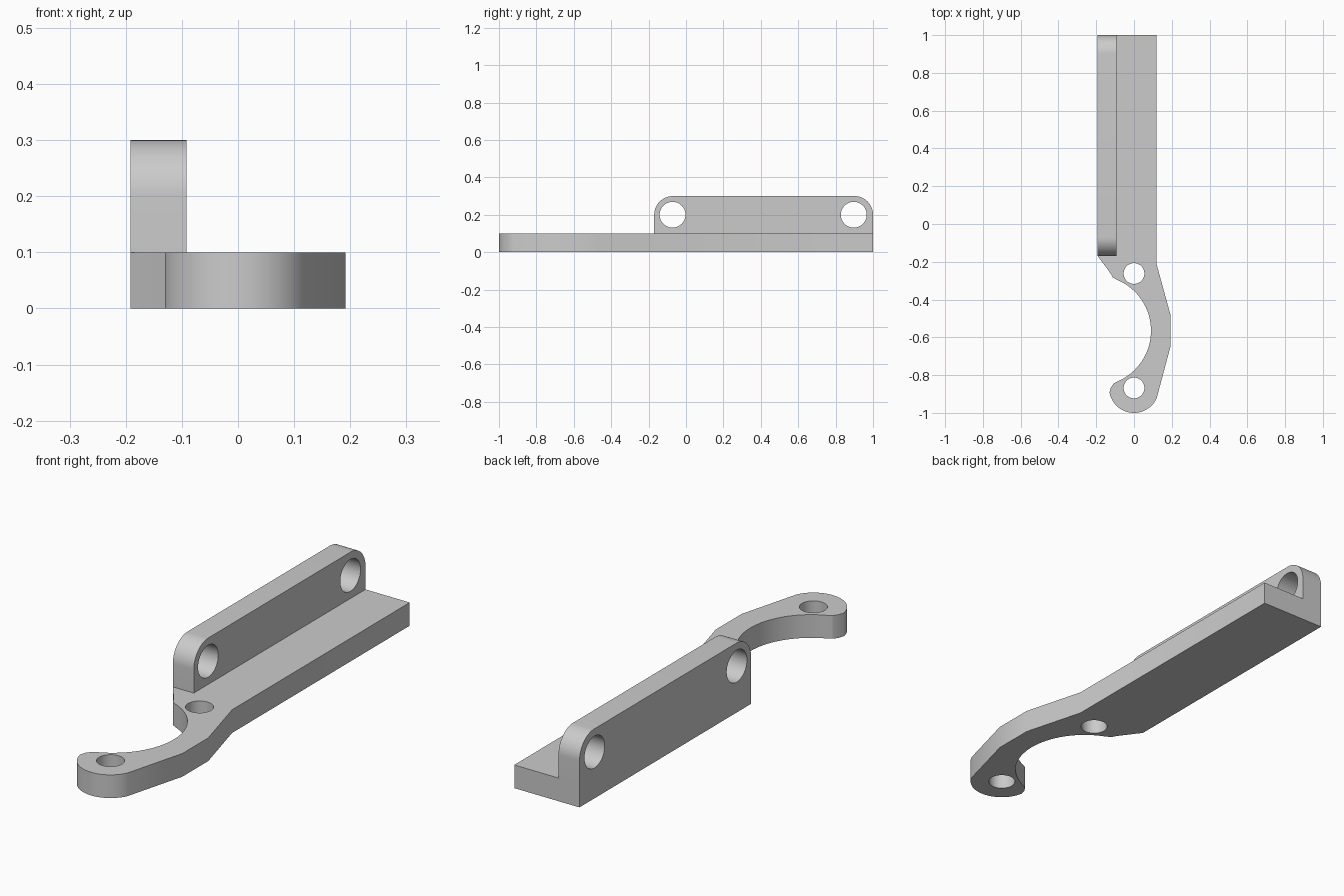
import bpy, bmesh
from math import cos, sin, radians, asin, degrees
from mathutils import Matrix, Vector

cube = bpy.data.objects.get("Cube")
if cube:
    bpy.data.objects.remove(cube, do_unlink=True)

grey = bpy.data.materials.new("plain grey")
grey.use_nodes = True
color = (0.6, 0.6, 0.6, 1)
grey.diffuse_color = color
grey.node_tree.nodes["Principled BSDF"].inputs["Base Color"].default_value = color


def arc(cx, cy, r, start, end, steps):
    """Points along a circular arc, angles in degrees."""
    angles = [radians(start + (end - start) * i / steps) for i in range(steps + 1)]
    return [(cx + r * cos(a), cy + r * sin(a)) for a in angles]


def hole(cx, cy, r):
    return arc(cx, cy, r, 0, 352.5, 47)


def plate(name, loops, thickness, matrix):
    """Extrude an outline with holes into a solid plate."""
    curve = bpy.data.curves.new(name, "CURVE")
    curve.dimensions = "2D"
    curve.fill_mode = "BOTH"
    curve.extrude = thickness / 2
    for loop in loops:
        spline = curve.splines.new("POLY")
        spline.points.add(len(loop) - 1)
        for point, (x, y) in zip(spline.points, loop):
            point.co = (x, y, 0, 1)
        spline.use_cyclic_u = True
    obj = bpy.data.objects.new(name, curve)
    bpy.context.collection.objects.link(obj)
    bpy.ops.object.select_all(action="DESELECT")
    obj.select_set(True)
    bpy.context.view_layer.objects.active = obj
    bpy.ops.object.convert(target="MESH")
    obj = bpy.context.view_layer.objects.active
    mesh = obj.data
    bm = bmesh.new()
    bm.from_mesh(mesh)
    bmesh.ops.remove_doubles(bm, verts=bm.verts, dist=0.0005)
    bmesh.ops.transform(bm, matrix=matrix, verts=bm.verts)
    bmesh.ops.recalc_face_normals(bm, faces=bm.faces)
    bm.to_mesh(mesh)
    bm.free()
    mesh.materials.clear()
    mesh.materials.append(grey)
    bpy.ops.object.shade_smooth_by_angle(angle=radians(20))
    return obj


left, right, wall_front = -0.192, 0.119, -0.17
mid, eye_gap = -0.565, 0.303        # arm symmetry line and hole offset

# Flat base with the hooked arm
bite_angle = degrees(asin(0.268 / 0.29))
outline = [(left, 1), (left, wall_front), (-0.125, -0.26), (-0.112, -0.283)]
outline += arc(-0.202, mid, 0.292, bite_angle, -bite_angle, 32)
outline += [(-0.108, -0.845), (-0.122, -0.865)]
outline += arc(0, mid - eye_gap, 0.132, 190, 335, 28)
outline += [(0.192, mid - 0.088), (0.192, mid + 0.088), (right, -0.21), (right, 1)]
arm_holes = [hole(0, mid + s * eye_gap, 0.055) for s in (-1, 1)]
plate("base_and_arm", [outline] + arm_holes, 0.1, Matrix.Translation((0, 0, 0.05)))

# Upright wall with rounded top corners and cross holes
wall = [(wall_front, 0.1), (1, 0.1)]
wall += arc(0.9, 0.2, 0.1, 0, 90, 16)
wall += arc(wall_front + 0.1, 0.2, 0.1, 90, 180, 16)
wall_holes = [hole(y, 0.2, 0.069) for y in (-0.072, 0.897)]
stand_up = Matrix(((0, 0, 1, 0), (1, 0, 0, 0), (0, 1, 0, 0), (0, 0, 0, 1)))
plate("upright_wall", [wall] + wall_holes, 0.1,
      Matrix.Translation((left + 0.05, 0, 0)) @ stand_up)
